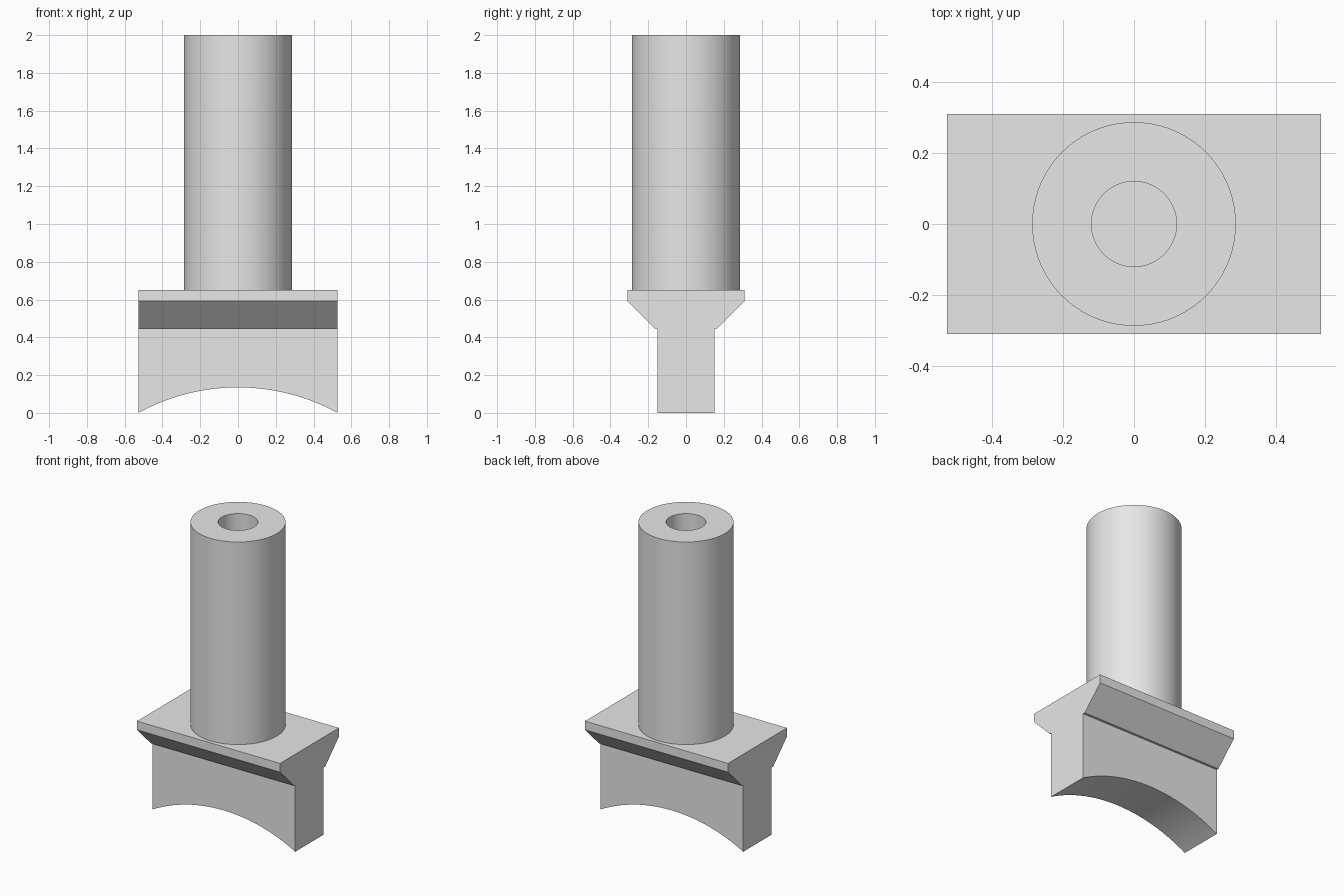
import bpy, bmesh, math

cube = bpy.data.objects.get("Cube")
if cube:
    bpy.data.objects.remove(cube, do_unlink=True)

grey = bpy.data.materials.new("light grey")
grey.use_nodes = True
grey.diffuse_color = (0.8, 0.8, 0.8, 1)
grey.node_tree.nodes["Principled BSDF"].inputs["Base Color"].default_value = (0.8, 0.8, 0.8, 1)


def finish(bm, name):
    bmesh.ops.recalc_face_normals(bm, faces=bm.faces)
    mesh = bpy.data.meshes.new(name)
    bm.to_mesh(mesh)
    bm.free()
    mesh.materials.append(grey)
    obj = bpy.data.objects.new(name, mesh)
    bpy.context.collection.objects.link(obj)
    bpy.ops.object.select_all(action="DESELECT")
    obj.select_set(True)
    bpy.context.view_layer.objects.active = obj
    bpy.ops.object.shade_smooth_by_angle(angle=math.radians(30))
    return obj


# Saddle base: a web with a flared top flange, lofted along x over an arched underside
HALF_LENGTH, ARCH_RISE, PLATE_TOP = 0.527, 0.135, 0.65
RADIUS = (HALF_LENGTH ** 2 + ARCH_RISE ** 2) / (2 * ARCH_RISE)
HALF_ANGLE = math.asin(HALF_LENGTH / RADIUS)
SEGMENTS = 40
upper = [(0.15, 0.447), (0.165, 0.447), (0.31, 0.592), (0.31, PLATE_TOP)]

bm = bmesh.new()
rings = []
for i in range(SEGMENTS + 1):
    a = HALF_ANGLE * (2 * i / SEGMENTS - 1)
    x = RADIUS * math.sin(a)
    arch = ARCH_RISE - RADIUS * (1 - math.cos(a))
    side = [(0.15, arch)] + upper
    ring = side + [(-y, z) for y, z in reversed(side)]
    rings.append([bm.verts.new((x, y, z)) for y, z in ring])
for r, s in zip(rings, rings[1:]):
    for k in range(len(r)):
        n = (k + 1) % len(r)
        bm.faces.new((r[k], r[n], s[n], s[k]))
bm.faces.new(rings[0])
bm.faces.new(rings[-1])
finish(bm, "saddle_base")

# Hollow shaft standing on the flange, which closes the bore
bm = bmesh.new()
profile = [(0.12, PLATE_TOP), (0.12, 2), (0.287, 2), (0.287, PLATE_TOP)]
verts = [bm.verts.new((r, 0, z)) for r, z in profile]
edges = [bm.edges.new(pair) for pair in zip(verts, verts[1:])]
bmesh.ops.spin(bm, geom=verts + edges, cent=(0, 0, 0), axis=(0, 0, 1),
               angle=math.tau, steps=96, use_merge=True)
bmesh.ops.remove_doubles(bm, verts=bm.verts, dist=0.0001)
shaft = finish(bm, "hollow_shaft")

# Keep the tube wall facing outward
bm = bmesh.new()
bm.from_mesh(shaft.data)
outer = max(bm.faces, key=lambda f: f.calc_center_median().xy.length)
if outer.normal.xy.dot(outer.calc_center_median().xy) < 0:
    bmesh.ops.reverse_faces(bm, faces=bm.faces)
    bm.to_mesh(shaft.data)
bm.free()
